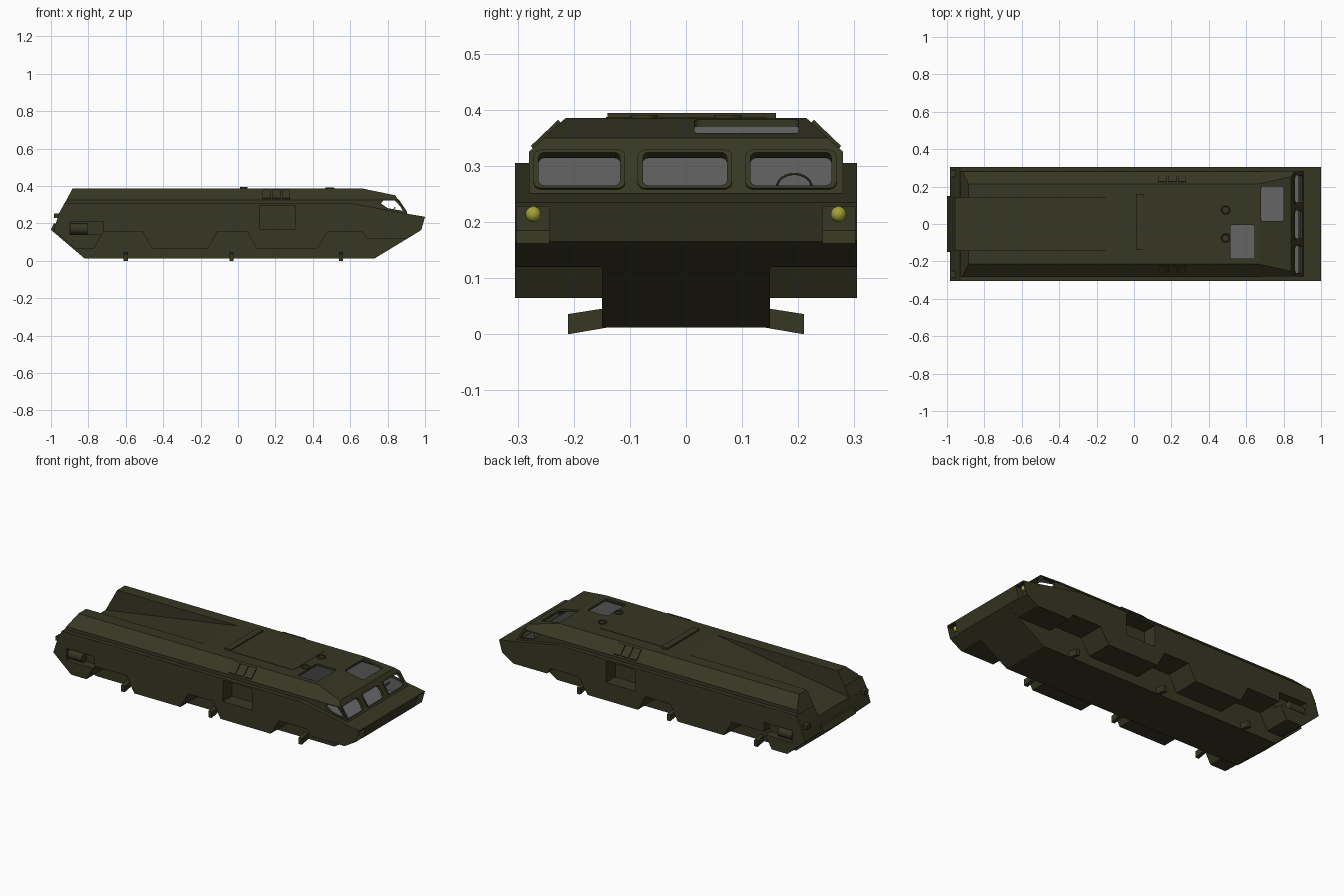
import bpy, bmesh
from math import sin, cos, pi, radians
from mathutils import Matrix, Vector

if "Cube" in bpy.data.objects:
    bpy.data.objects.remove(bpy.data.objects["Cube"], do_unlink=True)


def material(name, rgb):
    m = bpy.data.materials.new(name)
    m.use_nodes = True
    m.diffuse_color = (*rgb, 1)
    bsdf = m.node_tree.nodes["Principled BSDF"]
    bsdf.inputs["Base Color"].default_value = (*rgb, 1)
    bsdf.inputs["Roughness"].default_value = 0.8
    return m


OLIVE = material("olive paint", (0.038, 0.038, 0.017))
GREY = material("cabin grey", (0.13, 0.13, 0.13))
YELLOW = material("headlight yellow", (0.35, 0.35, 0.04))


def finish(name, bm, mat):
    bmesh.ops.recalc_face_normals(bm, faces=bm.faces)
    me = bpy.data.meshes.new(name)
    bm.to_mesh(me)
    bm.free()
    me.materials.append(mat)
    ob = bpy.data.objects.new(name, me)
    bpy.context.collection.objects.link(ob)
    return ob


def prism(name, pts, axis, a, b, mat=OLIVE, matrix=None):
    """Extrude a 2D outline along an axis from a to b."""
    place = {"x": lambda p, t: (t, p[0], p[1]),
             "y": lambda p, t: (p[0], t, p[1]),
             "z": lambda p, t: (p[0], p[1], t)}[axis]
    bm = bmesh.new()
    low = [bm.verts.new(place(p, a)) for p in pts]
    high = [bm.verts.new(place(p, b)) for p in pts]
    bm.faces.new(low)
    bm.faces.new(high)
    for i in range(len(pts)):
        j = (i + 1) % len(pts)
        bm.faces.new((low[i], low[j], high[j], high[i]))
    if matrix:
        bm.transform(matrix)
    return finish(name, bm, mat)


def box(name, x, y, z, mat=OLIVE):
    return prism(name, [(x[0], z[0]), (x[1], z[0]), (x[1], z[1]), (x[0], z[1])], "y", y[0], y[1], mat)


def rounded(w, h, r, cx=0, cy=0, n=4):
    pts = []
    for k, (sx, sy) in enumerate(((1, 1), (-1, 1), (-1, -1), (1, -1))):
        for i in range(n + 1):
            t = (k + i / n) * pi / 2
            pts.append((cx + sx * (w / 2 - r) + r * cos(t), cy + sy * (h / 2 - r) + r * sin(t)))
    return pts


def boolean(target, cutter, op="DIFFERENCE", keep=False):
    mod = target.modifiers.new("cut", "BOOLEAN")
    mod.operation, mod.object, mod.solver = op, cutter, "EXACT"
    mod.material_mode = "TRANSFER"
    bpy.context.view_layer.objects.active = target
    bpy.ops.object.modifier_apply(modifier=mod.name)
    if not keep:
        bpy.data.objects.remove(cutter, do_unlink=True)


def section(half):
    return half + [(-y, z) for y, z in reversed(half)]


# Lower body with three wheel arches a side
arches = []
for x0, x1 in ((-0.77, -0.46), (-0.16, 0.1)):
    arches += [(x0, 0.065), (x0 + 0.05, 0.155), (x1 - 0.05, 0.155), (x1, 0.065)]
body = prism("body", [(-0.985, 0.165), (-0.87, 0.065)] + arches + [
    (0.425, 0.065), (0.48, 0.155), (0.665, 0.155), (0.69, 0.12), (0.905, 0.12),
    (0.98, 0.165), (1.0, 0.235), (0.9, 0.252), (0.62, 0.305), (-0.93, 0.305), (-0.958, 0.25)],
    "y", -0.305, 0.305)

# Upper body with chamfered roof edges
upper = prism("upper", [(-0.98, 0.18), (0.9, 0.18), (0.907, 0.25), (0.84, 0.35), (0.67, 0.385),
                        (-0.885, 0.385), (-0.958, 0.25)], "y", -0.4, 0.4)
boolean(upper, prism("chamfer", section([(0.28, 0.1), (0.28, 0.325), (0.215, 0.385), (0.215, 0.5)][:3]),
                     "x", -1.2, 1.2), "INTERSECT")
boolean(body, upper, "UNION")

# Hollow cabin
cabin = prism("cabin", [(0.45, 0.2), (0.88, 0.2), (0.89, 0.25), (0.83, 0.339), (0.668, 0.373),
                        (0.45, 0.373)], "y", -0.4, 0.4, GREY)
boolean(cabin, prism("cabin_sides", section([(0.267, 0.1), (0.267, 0.32), (0.209, 0.373), (0.2, 0.4)]),
                     "x", 0, 1.2, GREY), "INTERSECT")
boolean(body, cabin)

# Windscreen openings with raised frames
up = Vector((-0.067, 0, 0.1)).normalized()
out = Vector((up.z, 0, -up.x))
for label, y, w in (("right", -0.19, 0.145), ("middle", -0.002, 0.15), ("left", 0.187, 0.144)):
    m = Matrix((Vector((0, 1, 0)), up, out)).transposed().to_4x4()
    m.translation = (0.8785, y, 0.2925)
    frame = prism("windscreen_frame_" + label, rounded(w + 0.018, 0.083, 0.014), "z", -0.004, 0.004, matrix=m)
    hole = prism("hole", rounded(w, 0.071, 0.011), "z", -0.03, 0.03, matrix=m)
    boolean(frame, hole, keep=True)
    boolean(body, hole)

# Side windows and roof hatches
boolean(body, prism("side_hole", [(0.765, 0.305), (0.775, 0.321), (0.84, 0.321), (0.872, 0.285),
                                  (0.88, 0.267), (0.8, 0.281)], "y", -0.4, 0.4))
for x, y, w, h in ((0.74, 0.108, 0.12, 0.185), (0.58, -0.095, 0.13, 0.18)):
    boolean(body, prism("hatch_hole", rounded(w, h, 0.012, x, y), "z", 0.33, 0.45))

# Sloping trough in the rear deck
boolean(body, prism("trough", [(-0.1, 0.385), (-0.1, 0.45), (-1.1, 0.45), (-1.1, 0.25), (-0.958, 0.25)],
                    "y", -0.143, 0.143))

# Recesses and fittings on both sides
for side, s in (("left", 1), ("right", -1)):
    span = lambda a, b: sorted((s * a, s * b))
    boolean(body, box("side_recess", (0.115, 0.305), span(0.22, 0.4), (0.17, 0.295)))
    boolean(body, box("rear_recess", (-0.9, -0.72), span(0.255, 0.4), (0.14, 0.21)))
    boolean(body, prism("lamp_recess", [(1.05, 0.162), (0.975, 0.162), (0.95, 0.185), (0.95, 0.228),
                                        (1.05, 0.228)], "y", *span(0.243, 0.302)))

    bpy.ops.mesh.primitive_uv_sphere_add(segments=20, ring_count=12, radius=0.014,
                                         location=(0.968, s * 0.272, 0.214))
    lamp = bpy.context.object
    lamp.name = "headlight_" + side
    lamp.data.materials.append(YELLOW)
    bpy.ops.object.shade_smooth()

    # Exhaust drum in the rear recess
    bpy.ops.mesh.primitive_cylinder_add(vertices=20, radius=0.03, depth=0.09,
                                        location=(-0.85, s * 0.27, 0.17), rotation=(0, pi / 2, 0))
    drum = bpy.context.object
    drum.name = "exhaust_" + side
    drum.data.materials.append(OLIVE)
    bpy.ops.object.shade_smooth_by_angle(angle=radians(40))

    box("tail_lamp_" + side, (-0.985, -0.94), span(0.25, 0.285), (0.228, 0.252))

    # Axle stubs drooping outward
    for i, x in enumerate((-0.6, -0.035, 0.55)):
        prism(f"axle_{side}_{i + 1}", [(s * 0.14, 0.012), (s * 0.21, 0), (s * 0.21, 0.036), (s * 0.14, 0.047)],
              "x", x - 0.011, x + 0.011)

    # Louvres on the roof chamfer
    for i in range(3):
        x = 0.13 + i * 0.052
        prism(f"louvre_{side}_{i + 1}", [(s * 0.272, 0.328), (s * 0.276, 0.336), (s * 0.228, 0.382),
                                         (s * 0.222, 0.376)], "x", x, x + 0.045)

# Central hull
prism("hull", [(-1.0, 0.165), (-0.82, 0.012), (0.73, 0.012), (0.97, 0.158), (0.9, 0.19), (-0.985, 0.2)],
      "y", -0.15, 0.15)

# Roof fittings
box("roof_bar", (0.01, 0.05), (-0.14, 0.16), (0.38, 0.394))
box("roof_panel", (0.05, 0.46), (-0.143, 0.143), (0.38, 0.387))


def ring(name, loc, major, minor, rot=(0, 0, 0)):
    bpy.ops.mesh.primitive_torus_add(location=loc, rotation=rot, major_radius=major, minor_radius=minor,
                                     major_segments=24, minor_segments=8)
    bpy.context.object.name = name
    bpy.context.object.data.materials.append(OLIVE)
    bpy.ops.object.shade_smooth()


for label, y in (("left", 0.075), ("right", -0.075)):
    ring("roof_ring_" + label, (0.49, y, 0.387), 0.021, 0.004)
ring("steering_wheel", (0.82, 0.193, 0.262), 0.031, 0.002, (0, radians(-50), 0))
